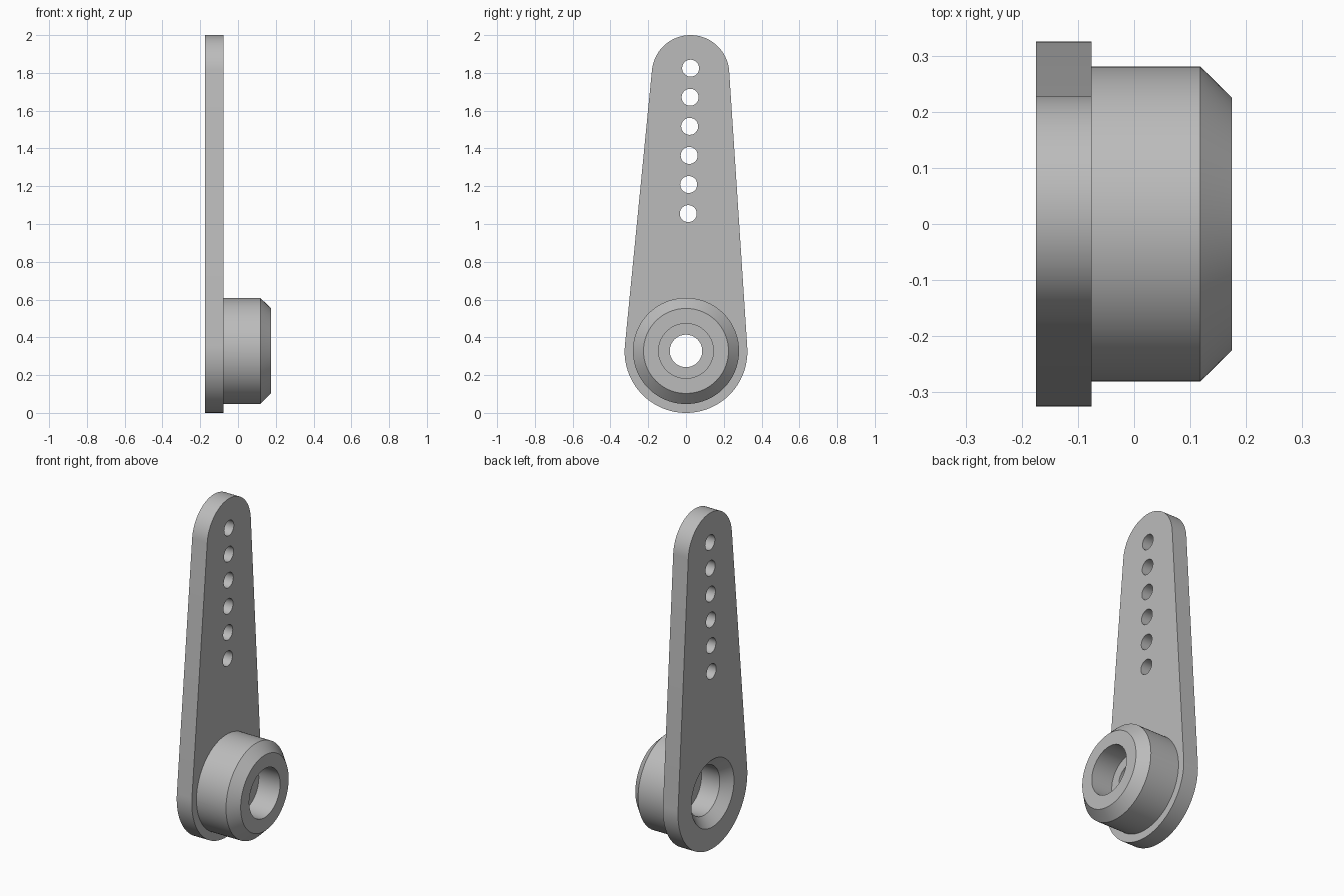
import bpy
import bmesh
from math import sin, cos, pi, asin, atan2, hypot
from mathutils import Vector

if "Cube" in bpy.data.objects:
    bpy.data.objects.remove(bpy.data.objects["Cube"])

grey = bpy.data.materials.new("plain_grey")
grey.use_nodes = True
grey.diffuse_color = (0.5, 0.5, 0.5, 1)
grey.node_tree.nodes["Principled BSDF"].inputs["Base Color"].default_value = (0.5, 0.5, 0.5, 1)

BACK, FACE, FRONT = -0.175, -0.076, 0.175      # plate back, plate face, hub end
PIVOT, PIVOT_R = Vector((0, 0.325)), 0.325     # wide end, as (y, z)
TIP, TIP_R = Vector((0.024, 1.795)), 0.205     # narrow end


def loft(name, rings):
    """Solid from matching rings of points, capped at both ends."""
    bm = bmesh.new()
    loops = [[bm.verts.new(p) for p in ring] for ring in rings]
    for a, b in zip(loops, loops[1:]):
        for i in range(len(a)):
            j = (i + 1) % len(a)
            bm.faces.new((a[i], a[j], b[j], b[i]))
    bm.faces.new(loops[0])
    bm.faces.new(loops[-1])
    bmesh.ops.recalc_face_normals(bm, faces=bm.faces)
    mesh = bpy.data.meshes.new(name)
    bm.to_mesh(mesh)
    bm.free()
    mesh.materials.append(grey)
    obj = bpy.data.objects.new(name, mesh)
    bpy.context.collection.objects.link(obj)
    return obj


def lathe(name, profile, centre, sides):
    """Turn (x, radius) points about an axis along x."""
    turns = [2 * pi * i / sides for i in range(sides)]
    return loft(name, [[(x, centre.x + r * cos(t), centre.y + r * sin(t)) for t in turns]
                       for x, r in profile])


def arc(centre, radius, start, end, steps):
    angles = [start + (end - start) * i / steps for i in range(steps + 1)]
    return [centre + radius * Vector((cos(a), sin(a))) for a in angles]


def combine(target, other, operation):
    mod = target.modifiers.new(operation.lower(), 'BOOLEAN')
    mod.operation = operation
    mod.solver = 'EXACT'
    mod.object = other
    bpy.context.view_layer.objects.active = target
    bpy.ops.object.modifier_apply(modifier=mod.name)
    bpy.data.objects.remove(other)


# Tapered plate: two arcs joined by their common tangents
axis = TIP - PIVOT
lean = atan2(axis.y, axis.x)
taper = pi / 2 - asin((PIVOT_R - TIP_R) / hypot(*axis))
outline = (arc(TIP, TIP_R, lean - taper, lean + taper, 40)
           + arc(PIVOT, PIVOT_R, lean + taper, lean + 2 * pi - taper, 56))
arm = loft("servo_arm", [[(x, p.x, p.y) for p in outline] for x in (BACK, FACE)])

# Hub with chamfered end
hub_centre = Vector((0, 0.328))
hub = lathe("hub", [(-0.13, 0.281), (0.118, 0.281), (FRONT, 0.225)], hub_centre, 96)
combine(arm, hub, 'UNION')

# Countersunk socket, thin web with screw hole, front bore
bore = lathe("bore_cutter", [(-0.2, 0.225), (-0.12, 0.145), (0.0, 0.145), (0.0, 0.086),
                             (0.035, 0.086), (0.035, 0.145), (0.2, 0.145)], hub_centre, 96)
combine(arm, bore, 'DIFFERENCE')

# Row of linkage holes along the arm
for i in range(6):
    z = 1.055 + 0.154 * i
    y = TIP.x * (z - PIVOT.y) / axis.y
    hole = lathe("hole_cutter", [(-0.25, 0.045), (0, 0.045)], Vector((y, z)), 32)
    combine(arm, hole, 'DIFFERENCE')

bpy.ops.object.select_all(action='DESELECT')
arm.select_set(True)
bpy.context.view_layer.objects.active = arm
bpy.ops.object.shade_smooth_by_angle(angle=pi / 6)
